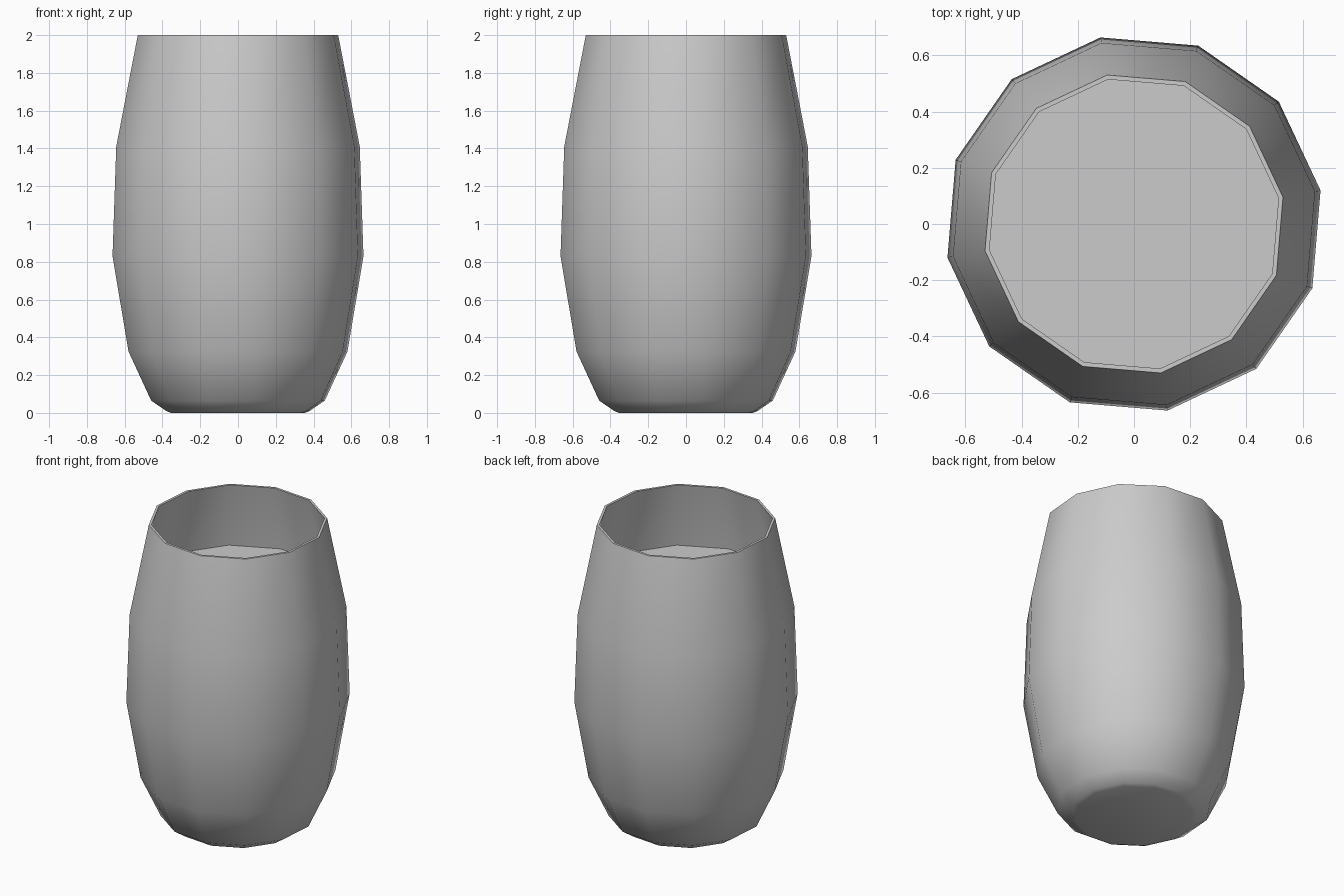
import bpy, bmesh, math

if "Cube" in bpy.data.objects:
    bpy.data.objects.remove(bpy.data.objects["Cube"])

SIDES = 12
TURN = math.radians(10.2)


def lathe(name, profile):
    """Revolve a (radius, z) profile into a 12-sided body; both ends are capped."""
    bm = bmesh.new()
    rings = []
    for r, z in profile:
        rings.append([bm.verts.new((r * math.cos(TURN + i * math.tau / SIDES),
                                    r * math.sin(TURN + i * math.tau / SIDES), z))
                      for i in range(SIDES)])
    for a, b in zip(rings, rings[1:]):
        for i in range(SIDES):
            j = (i + 1) % SIDES
            bm.faces.new((a[i], a[j], b[j], b[i]))
    bm.faces.new(rings[0][::-1])
    bm.faces.new(rings[-1])
    bmesh.ops.recalc_face_normals(bm, faces=bm.faces)
    mesh = bpy.data.meshes.new(name)
    bm.to_mesh(mesh)
    bm.free()
    obj = bpy.data.objects.new(name, mesh)
    bpy.context.collection.objects.link(obj)
    bpy.ops.object.select_all(action='DESELECT')
    obj.select_set(True)
    bpy.context.view_layer.objects.active = obj
    bpy.ops.object.shade_smooth_by_angle(angle=math.radians(60))
    return obj


WALL = 0.016
outer = [(0.36, 0.0), (0.386, 0.01), (0.467, 0.065), (0.589, 0.325),
         (0.675, 0.83), (0.655, 1.41), (0.539, 2.0)]

# Thin-walled glass: up the outside, over the rim, down the inside
inner = [(r - WALL, z) for r, z in reversed(outer[2:])]
inner += [(0.38, 0.03)]
lathe("glass", outer + inner)

# Liquid filling the glass, with a flat top surface
GAP = 0.001
fill = [(r - GAP, max(z, 0.032)) for r, z in reversed(inner[1:])]
fill.append((0.609, 1.56))
lathe("liquid", fill)
